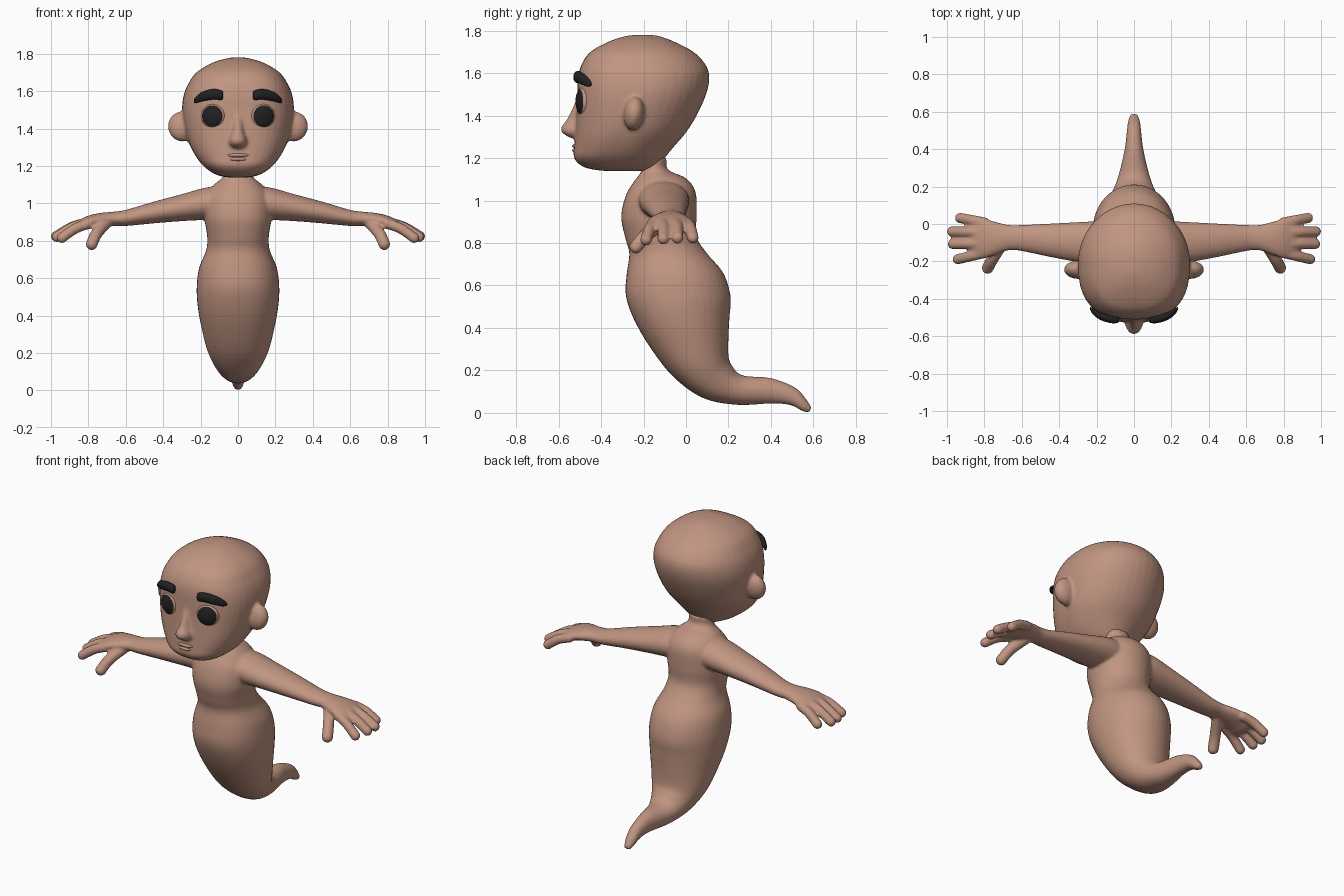
import bpy, bmesh, math
from mathutils import Vector, Matrix

cube = bpy.data.objects.get("Cube")
if cube:
    bpy.data.objects.remove(cube)


def material(name, rgb):
    m = bpy.data.materials.new(name)
    m.use_nodes = True
    color = (*rgb, 1.0)
    m.diffuse_color = color
    bsdf = next(n for n in m.node_tree.nodes if n.type == 'BSDF_PRINCIPLED')
    bsdf.inputs["Base Color"].default_value = color
    bsdf.inputs["Roughness"].default_value = 0.7
    return m


skin = material("skin", (0.53, 0.30, 0.22))
black = material("black", (0.015, 0.015, 0.016))


def spline(p0, p1, p2, p3, t):
    return 0.5 * (2 * p1 + (p2 - p0) * t + (2 * p0 - 5 * p1 + 4 * p2 - p3) * t * t
                  + (3 * p1 - p0 - 3 * p2 + p3) * t ** 3)


def loft(bm, sections, square=2.0, steps=5, n=40):
    """Skin rounded sections (centre, half axis a, half axis b) along a smooth path."""
    last = len(sections) - 1
    smooth = []
    for i in range(last):
        four = [sections[min(max(i + k, 0), last)] for k in (-1, 0, 1, 2)]
        for s in range(steps):
            smooth.append([spline(*(q[j] for q in four), s / steps) for j in range(3)])
    smooth.append(sections[-1])
    rings = []
    for c, a, b in smooth:
        ring = []
        for k in range(n):
            u = math.cos(math.tau * k / n)
            v = math.sin(math.tau * k / n)
            e = 2 / square if v > 0 else 1.0
            u = math.copysign(abs(u) ** e, u)
            v = math.copysign(abs(v) ** e, v)
            ring.append(bm.verts.new(c + a * u + b * v))
        rings.append(ring)
    faces = [bm.faces.new(rings[0]), bm.faces.new(rings[-1])]
    for r, q in zip(rings, rings[1:]):
        for k in range(n):
            faces.append(bm.faces.new((r[k], r[k - 1], q[k - 1], q[k])))
    bmesh.ops.recalc_face_normals(bm, faces=faces)


def profile(rows):
    """Sections from front point (y, z), back point (y, z) and half width."""
    out = []
    for fy, fz, by, bz, w in rows:
        f, b = Vector((0, fy, fz)), Vector((0, by, bz))
        out.append(((f + b) / 2, Vector((w, 0, 0)), (f - b) / 2))
    return out


def limb(rows, s):
    """Sections across x from centre, y radius and z radius, on side s."""
    return [(Vector((s * x, y, z)), Vector((0, ry, 0)), Vector((0, 0, rz)))
            for x, y, z, ry, rz in rows]


def blob(bm, center, radii, turn=None):
    m = Matrix.Translation(center) @ (turn or Matrix()) @ Matrix.Diagonal((*radii, 1))
    bmesh.ops.create_uvsphere(bm, u_segments=32, v_segments=20, radius=1, matrix=m)


def finger(bm, points, r):
    """Round-ended tube through the points."""
    pts = [Vector(p) for p in points]
    d = (pts[-1] - pts[0]).normalized()
    a = d.cross(Vector((0, 0, 1))).normalized()
    b = a.cross(d)
    loft(bm, [(p, a * r, b * r) for p in pts], n=20)
    for p in (pts[0], pts[-1]):
        blob(bm, p, (r, r, r))


def finish(name, bm, mats, voxel=None):
    me = bpy.data.meshes.new(name)
    bm.to_mesh(me)
    bm.free()
    for m in mats:
        me.materials.append(m)
    for p in me.polygons:
        p.use_smooth = True
    ob = bpy.data.objects.new(name, me)
    bpy.context.scene.collection.objects.link(ob)
    if voxel:  # fuse overlapping volumes into one soft skin
        r = ob.modifiers.new("fuse", 'REMESH')
        r.mode = 'VOXEL'
        r.voxel_size = voxel
        r.use_smooth_shade = True
        s = ob.modifiers.new("soften", 'SMOOTH')
        s.factor = 0.5
        s.iterations = 5
    return ob


# Torso running down into the curled tail
bm = bmesh.new()
loft(bm, profile([
    (-.21, 1.20, -.09, 1.20, .075), (-.21, 1.14, -.085, 1.145, .08),
    (-.245, 1.09, 0, 1.105, .13), (-.285, 1.02, .045, 1.04, .175),
    (-.305, .92, .05, .93, .18), (-.285, .82, .05, .83, .165),
    (-.267, .75, .10, .75, .17), (-.28, .65, .175, .66, .208),
    (-.283, .55, .21, .55, .221), (-.245, .44, .205, .45, .215),
    (-.17, .31, .20, .36, .195), (-.06, .17, .20, .27, .165),
    (.08, .07, .215, .225, .125), (.24, .038, .265, .177, .085),
    (.40, .044, .40, .164, .05), (.49, .037, .51, .122, .038),
    (.545, .01, .56, .073, .031), (.578, 0, .592, .025, .018)]), square=2.2)

# Arms, palms, fingers and thumbs
for s in (1, -1):
    loft(bm, limb([
        (0, -.11, 1.0, .11, .085), (.15, -.105, 1.0, .12, .088),
        (.3, -.097, .977, .107, .072), (.45, -.087, .951, .089, .058),
        (.6, -.075, .922, .07, .043), (.67, -.073, .917, .068, .038),
        (.74, -.076, .91, .088, .038), (.80, -.078, .898, .106, .036),
        (.85, -.076, .88, .104, .031), (.88, -.076, .868, .09, .02)], s))
    for y0, z0, x1, y1, z1 in ((.008, .892, .93, .032, .825), (-.045, .90, .973, -.04, .824),
                               (-.105, .90, .968, -.107, .82), (-.155, .89, .942, -.188, .815)):
        mid = (s * (.80 + x1) / 2, (y0 + y1) / 2, (z0 + z1) / 2 + .012)
        finger(bm, [(s * .80, y0, z0), mid, (s * x1, y1, z1)], .028)
    finger(bm, [(s * .70, -.10, .90), (s * .755, -.185, .84), (s * .782, -.235, .782)], .032)
finish("body", bm, [skin], voxel=.008)

# Head with nose and ears
bm = bmesh.new()
loft(bm, profile([(f, z, b, z, w) for z, f, b, w in (
    (1.138, -.36, -.18, .04), (1.145, -.43, -.16, .09), (1.162, -.49, -.13, .135),
    (1.20, -.527, -.10, .185), (1.25, -.527, -.06, .225), (1.32, -.522, 0, .262),
    (1.40, -.517, .05, .285), (1.50, -.512, .095, .299), (1.58, -.508, .11, .29),
    (1.64, -.492, .092, .265), (1.70, -.45, .035, .222), (1.75, -.36, -.06, .14),
    (1.775, -.28, -.13, .06), (1.78, -.22, -.18, .02))]), square=2.6)
loft(bm, profile([(f, z, -.45, z, w) for z, f, w in (
    (1.50, -.508, .018), (1.44, -.533, .026), (1.38, -.562, .034),
    (1.345, -.588, .046), (1.318, -.582, .048), (1.295, -.545, .034))]))
for s in (1, -1):
    blob(bm, (s * .30, -.245, 1.41), (.074, .048, .08),
         Matrix.Rotation(s * .2, 4, 'Y') @ Matrix.Rotation(-.12, 4, 'X'))
finish("head", bm, [skin], voxel=.009)

# Lips
for name, z, w in (("upper_lip", 1.257, .066), ("lower_lip", 1.236, .056)):
    bm = bmesh.new()
    blob(bm, (0, -.512, z), (w, .024, .012))
    finish(name, bm, [skin])

# Eyes with a dark iris, and eyebrows
for side, s in (("left", 1), ("right", -1)):
    bm = bmesh.new()
    bmesh.ops.create_uvsphere(bm, u_segments=40, v_segments=30, radius=1)
    for f in bm.faces:
        f.material_index = int(f.calc_center_median().z > .53)
    aim = Vector((s * .3, -1, 0)).to_track_quat('Z', 'Y').to_matrix().to_4x4()
    bm.transform(Matrix.Translation((s * .133, -.486, 1.467)) @ aim
                 @ Matrix.Diagonal((.066, .066, .03, 1)))
    finish(side + "_eye", bm, [skin, black])

    bm = bmesh.new()
    loft(bm, limb([
        (.08, -.508, 1.578, .008, .014), (.088, -.511, 1.578, .018, .025),
        (.13, -.508, 1.583, .021, .028), (.185, -.49, 1.573, .02, .026),
        (.222, -.464, 1.555, .016, .018), (.236, -.45, 1.546, .006, .007)], s), n=24)
    finish(side + "_eyebrow", bm, [black])
